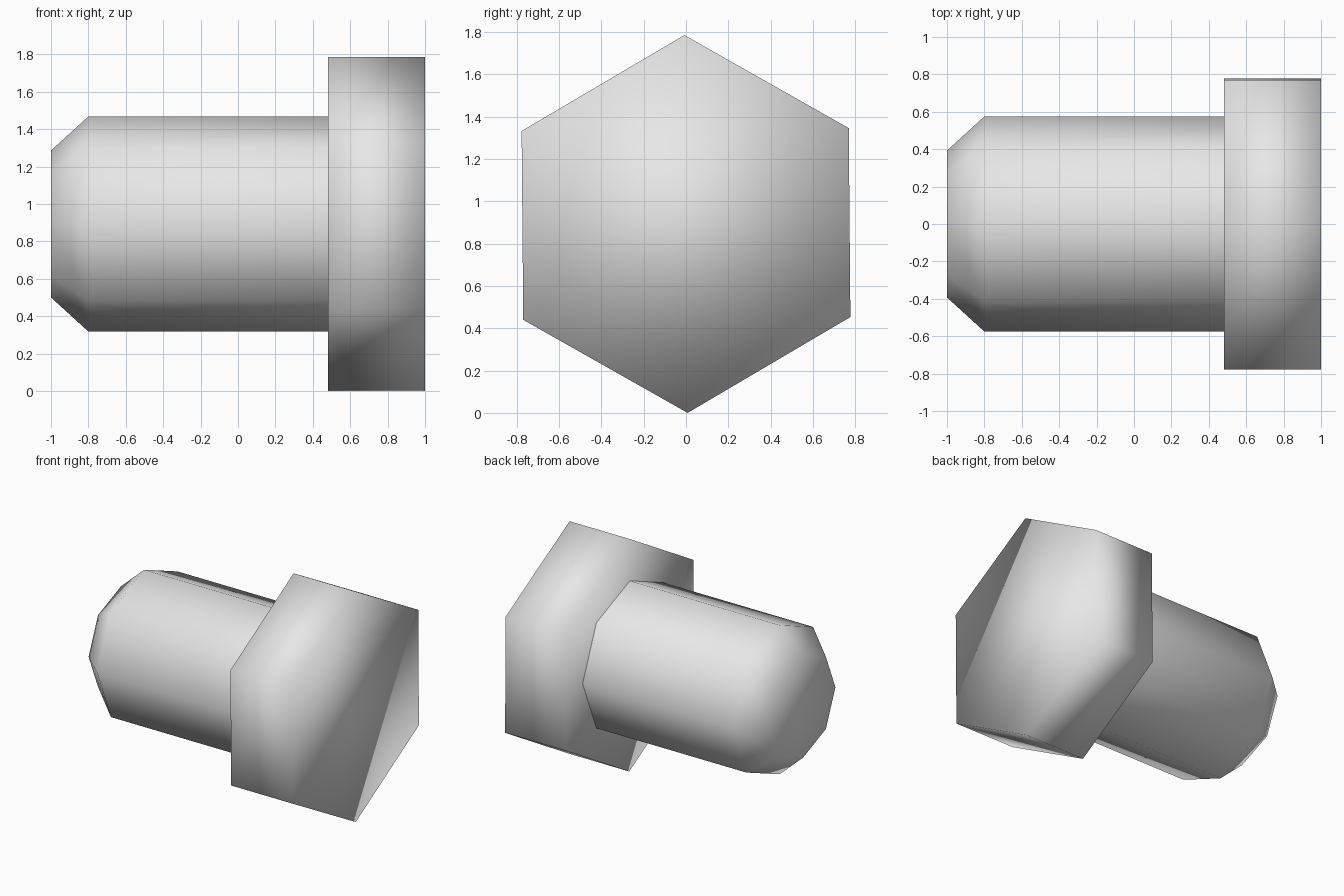
import bpy
import bmesh
from math import sin, cos, tau, radians

if "Cube" in bpy.data.objects:
    bpy.data.objects.remove(bpy.data.objects["Cube"], do_unlink=True)

AXIS_Z = 0.893  # height of the bolt axis

steel = bpy.data.materials.new("light grey steel")
steel.use_nodes = True
GREY = (0.8, 0.8, 0.8, 1)
steel.diffuse_color = GREY
steel.node_tree.nodes["Principled BSDF"].inputs["Base Color"].default_value = GREY


def lathe_along_x(name, sides, stations, twist=0.0, cap_last=True):
    """Loft regular polygons through (x, radius) stations; one corner points up."""
    bm = bmesh.new()
    rings = []
    for x, r in stations:
        angles = [tau * i / sides + twist for i in range(sides)]
        rings.append([bm.verts.new((x, -r * sin(a), AXIS_Z + r * cos(a))) for a in angles])
    for a, b in zip(rings, rings[1:]):
        for i in range(sides):
            j = (i + 1) % sides
            bm.faces.new((a[i], a[j], b[j], b[i]))
    bm.faces.new(rings[0])
    if cap_last:
        bm.faces.new(rings[-1])
    bmesh.ops.recalc_face_normals(bm, faces=bm.faces)
    for f in bm.faces:
        f.smooth = True
    mesh = bpy.data.meshes.new(name)
    bm.to_mesh(mesh)
    bm.free()
    mesh.materials.append(steel)
    obj = bpy.data.objects.new(name, mesh)
    bpy.context.collection.objects.link(obj)
    return obj


# Eight-sided shank with a chamfered tip, open where it meets the head
lathe_along_x("shank", 8, [(-1.0, 0.393), (-0.8, 0.575), (0.48, 0.575)], cap_last=False)

# Hexagonal head, turned very slightly on its axis
lathe_along_x("hex_head", 6, [(0.48, 0.893), (1.0, 0.893)], twist=radians(0.5))
